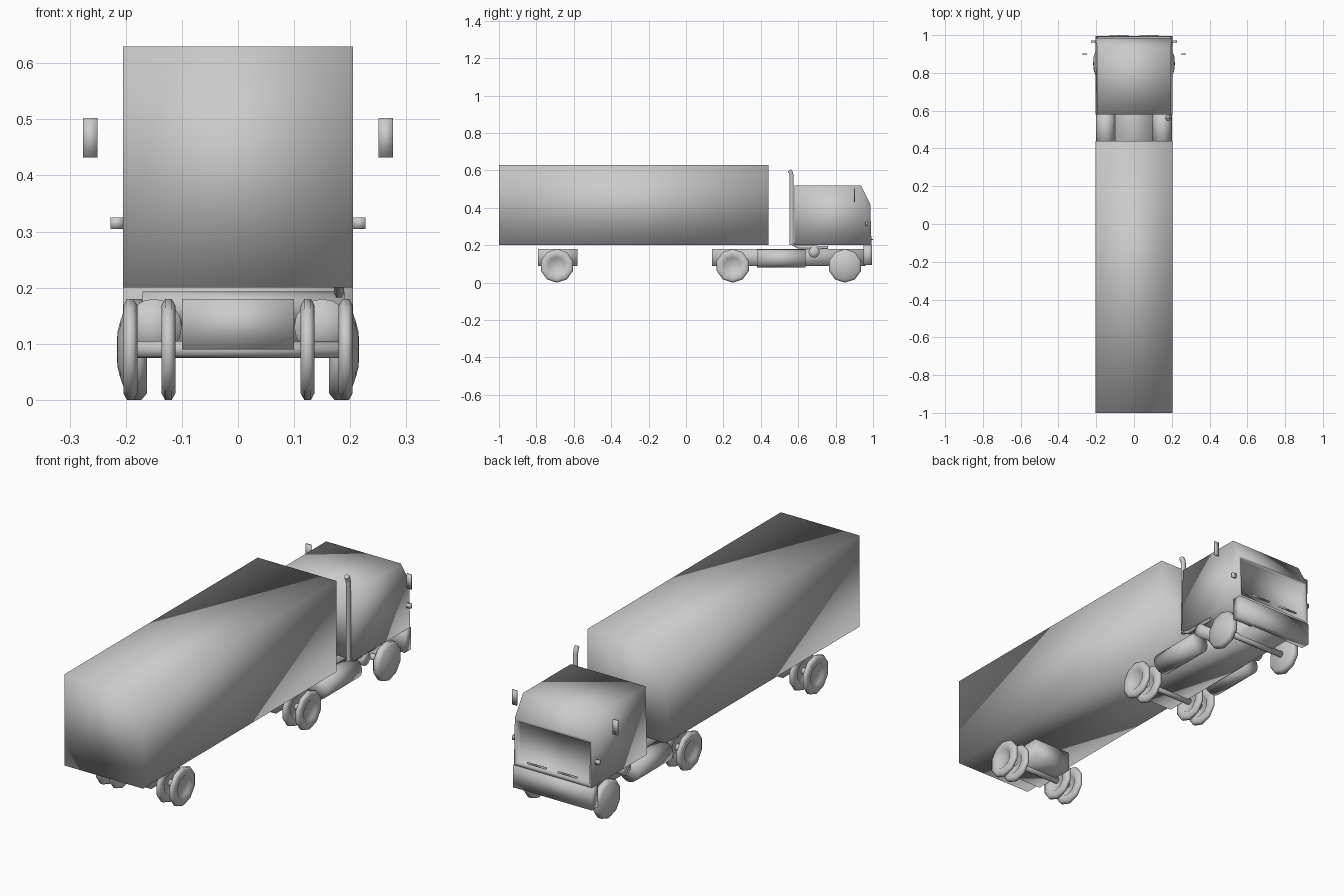
import bpy
import bmesh
from math import pi
from mathutils import Matrix, Vector

old = bpy.data.objects.get("Cube")
if old:
    bpy.data.objects.remove(old)

grey = bpy.data.materials.new("plain grey")
grey.use_nodes = True
colour = (0.6, 0.6, 0.6, 1)
grey.diffuse_color = colour
grey.node_tree.nodes["Principled BSDF"].inputs["Base Color"].default_value = colour


def finish(name, bm):
    """Turn a bmesh into a smooth grey object."""
    bmesh.ops.recalc_face_normals(bm, faces=bm.faces)
    mesh = bpy.data.meshes.new(name)
    bm.to_mesh(mesh)
    bm.free()
    mesh.materials.append(grey)
    mesh.shade_smooth()
    obj = bpy.data.objects.new(name, mesh)
    bpy.context.collection.objects.link(obj)
    return obj


def box(name, low, high):
    low, high = Vector(low), Vector(high)
    bm = bmesh.new()
    bmesh.ops.create_cube(bm, size=1)
    size = Matrix.Diagonal((high - low).to_4d())
    size[3][3] = 1
    bm.transform(Matrix.Translation((low + high) / 2) @ size)
    return finish(name, bm)


def lathe(name, profile, centre, axis, sides):
    """Spin (radius, offset) points around the x, y or z axis."""
    bm = bmesh.new()
    verts = [bm.verts.new((r, 0, h)) for r, h in profile]
    edges = [bm.edges.new(pair) for pair in zip(verts, verts[1:])]
    bmesh.ops.spin(bm, geom=verts + edges, cent=(0, 0, 0), axis=(0, 0, 1),
                   angle=2 * pi, steps=sides, use_duplicate=False)
    bmesh.ops.remove_doubles(bm, verts=bm.verts, dist=0.0001)
    turn = Vector((0, 0, 1)).rotation_difference(Vector(axis)).to_matrix().to_4x4()
    bm.transform(Matrix.Translation(centre) @ turn)
    return finish(name, bm)


def rod(name, radius, length, centre, axis, sides=12):
    half = length / 2
    return lathe(name, [(0, -half), (radius, -half), (radius, half), (0, half)],
                 centre, axis, sides)


def pipe(name, points, radius):
    curve = bpy.data.curves.new(name, "CURVE")
    curve.dimensions = "3D"
    curve.bevel_depth = radius
    curve.bevel_resolution = 1
    curve.use_fill_caps = True
    spline = curve.splines.new("POLY")
    spline.points.add(len(points) - 1)
    for target, p in zip(spline.points, points):
        target.co = (*p, 1)
    curve.materials.append(grey)
    obj = bpy.data.objects.new(name, curve)
    bpy.context.collection.objects.link(obj)


# Trailer body and its wheel carrier
box("trailer_body", (-0.205, -1, 0.2), (0.205, 0.44, 0.63))
box("trailer_bogie", (-0.1, -0.79, 0.09), (0.1, -0.58, 0.18))

# Tractor frame and bumper
box("tractor_chassis", (-0.1, 0.14, 0.09), (0.1, 0.96, 0.18))
box("front_bumper", (-0.205, 0.95, 0.095), (0.205, 0.995, 0.2))

# Cab: side profile pushed across the width, with a recessed windscreen
side = [(0.58, 0.2), (0.58, 0.52), (0.935, 0.52), (0.985, 0.42), (0.992, 0.2)]
bm = bmesh.new()
end = bm.faces.new([bm.verts.new((-0.203, y, z)) for y, z in side])
pushed = bmesh.ops.extrude_face_region(bm, geom=[end])
bmesh.ops.translate(bm, vec=(0.406, 0, 0),
                    verts=[v for v in pushed["geom"] if isinstance(v, bmesh.types.BMVert)])
for v in bm.verts:
    if v.co.z > 0.5:
        v.co.x *= 0.96
bmesh.ops.recalc_face_normals(bm, faces=bm.faces)
screen = max(bm.faces, key=lambda f: f.normal.y)
bmesh.ops.inset_region(bm, faces=[screen], thickness=0.018)
bmesh.ops.inset_region(bm, faces=[screen], thickness=0.004, depth=-0.02)
finish("cab", bm)

# Wheels: dished twins at the back, domed singles at the front
tyre = [(0, 0.004), (0.045, 0.004), (0.052, 0.012), (0.078, 0.0125), (0.09, 0.006),
        (0.09, -0.006), (0.078, -0.0125), (0.052, -0.012), (0.045, -0.004), (0, -0.004)]
domed = [(0, 0.03), (0.03, 0.029), (0.05, 0.024), (0.078, 0.014), (0.09, 0.006),
         (0.09, -0.014), (0.078, -0.024), (0, -0.024)]
for label, s in (("left", 1), ("right", -1)):
    for place, y in (("trailer", -0.69), ("drive", 0.25)):
        for spot, x in (("outer", 0.192), ("inner", 0.124)):
            lathe(f"{label}_{place}_{spot}_wheel", tyre, (s * x, y, 0.09), (s, 0, 0), 10)
    lathe(f"{label}_front_wheel", domed, (s * 0.186, 0.85, 0.09), (s, 0, 0), 10)

    # Fuel tank, mirror, side lamp and wiper
    rod(f"{label}_fuel_tank", 0.05, 0.26, (s * 0.15, 0.51, 0.13), (0, 1, 0), 16)
    for part, x, y, z, w, d, h in (("mirror", 0.263, 0.9, 0.467, 0.026, 0.006, 0.07),
                                   ("side_lamp", 0.216, 0.966, 0.315, 0.022, 0.012, 0.02),
                                   ("wiper", 0.08, 0.996, 0.23, 0.1, 0.008, 0.006)):
        half = Vector((w, d, h)) / 2
        mid = Vector((s * x, y, z))
        box(f"{label}_{part}", mid - half, mid + half)

# Axles
for place, y in (("trailer", -0.69), ("drive", 0.25), ("front", 0.85)):
    rod(f"{place}_axle", 0.015, 0.37, (0, y, 0.09), (1, 0, 0), 8)

# Silencer and exhaust stack
rod("silencer", 0.03, 0.36, (0.01, 0.685, 0.163), (1, 0, 0))
pipe("exhaust_elbow", [(0.18, 0.76, 0.188), (0.18, 0.68, 0.19), (0.18, 0.6, 0.19),
                       (0.18, 0.565, 0.21)], 0.009)
pipe("exhaust_stack", [(0.18, 0.565, 0.2), (0.18, 0.565, 0.57), (0.18, 0.561, 0.588),
                       (0.18, 0.553, 0.6)], 0.012)
